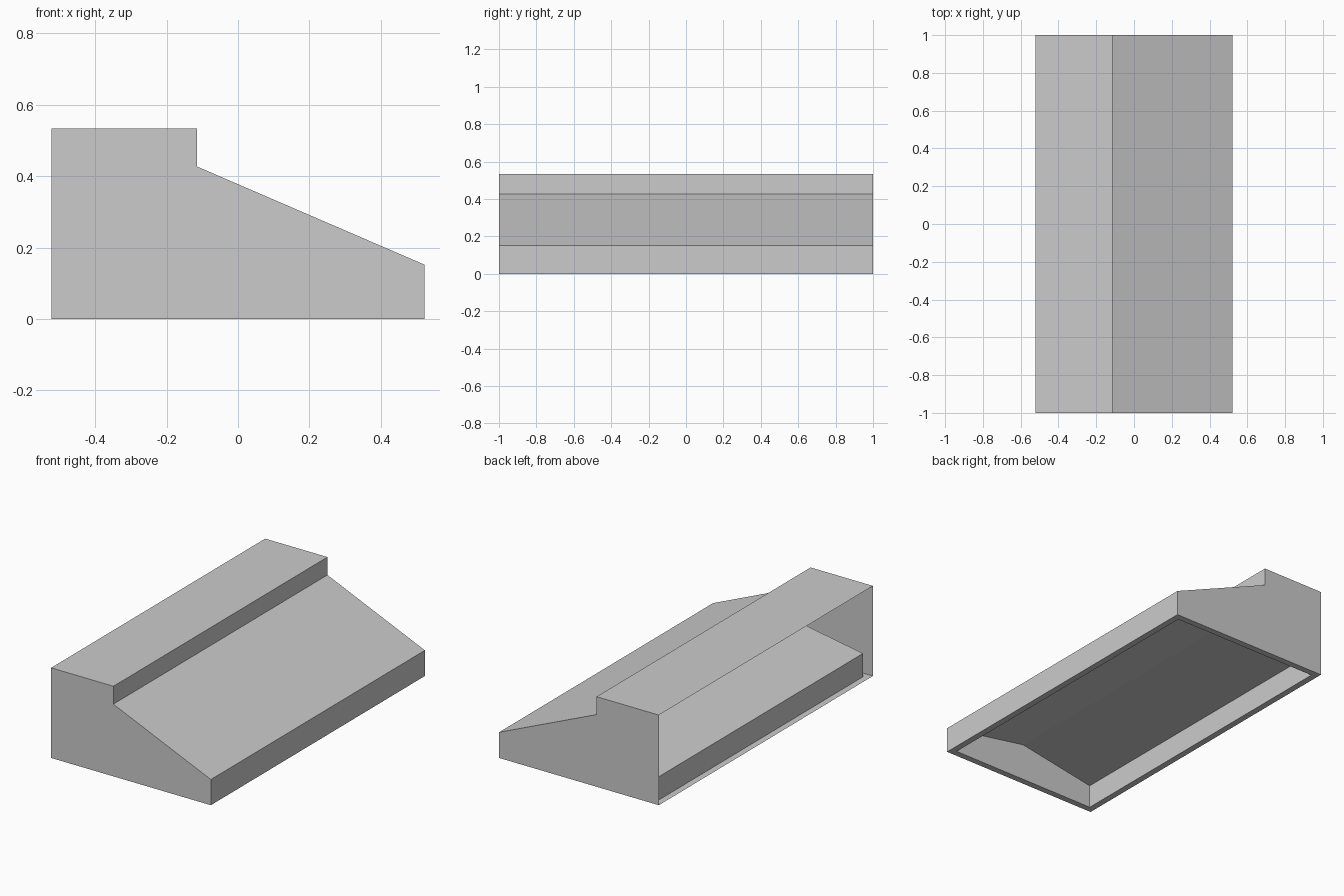
import bpy
import bmesh

cube = bpy.data.objects.get("Cube")
if cube:
    bpy.data.objects.remove(cube, do_unlink=True)

HALF_X, HALF_Y, RIM = 0.5225, 1.0, 0.038
IN_X, IN_Y = HALF_X - RIM, HALF_Y - RIM

# Cross-sections in x and z; the first and last points lie on the ground
step_profile = [(-HALF_X, 0), (-HALF_X, 0.533), (-0.115, 0.533),
                (-0.115, 0.427), (HALF_X, 0.152), (HALF_X, 0)]
cavity_profile = [(-IN_X, 0), (-IN_X, 0.138), (0, 0.222), (IN_X, 0.138), (IN_X, 0)]


def open_prism(bm, profile, half_y):
    """Extrude a profile along y, leaving the underside open; return its rim."""
    front = [bm.verts.new((x, -half_y, z)) for x, z in profile]
    back = [bm.verts.new((x, half_y, z)) for x, z in profile]
    bm.faces.new(front)
    bm.faces.new(back[::-1])
    for i in range(len(profile) - 1):
        bm.faces.new((front[i], front[i + 1], back[i + 1], back[i]))
    return [front[0], front[-1], back[-1], back[0]]


bm = bmesh.new()
outer = open_prism(bm, step_profile, HALF_Y)
inner = open_prism(bm, cavity_profile, IN_Y)

# Narrow rim joining the outer shell to the hollow underside
for i in range(4):
    j = (i + 1) % 4
    bm.faces.new((outer[i], outer[j], inner[j], inner[i]))
bmesh.ops.recalc_face_normals(bm, faces=bm.faces)

# The tall side is open
tall_side = [f for f in bm.faces if all(v.co.x < -HALF_X + 0.001 for v in f.verts)]
bmesh.ops.delete(bm, geom=tall_side, context='FACES_ONLY')

mesh = bpy.data.meshes.new("stepped_ramp")
bm.to_mesh(mesh)
bm.free()
ramp = bpy.data.objects.new("stepped_ramp", mesh)
bpy.context.collection.objects.link(ramp)

# Plain grey
grey = bpy.data.materials.new("light_grey")
grey.use_nodes = True
colour = (0.6, 0.6, 0.6, 1)
grey.diffuse_color = colour
grey.node_tree.nodes["Principled BSDF"].inputs["Base Color"].default_value = colour
mesh.materials.append(grey)
